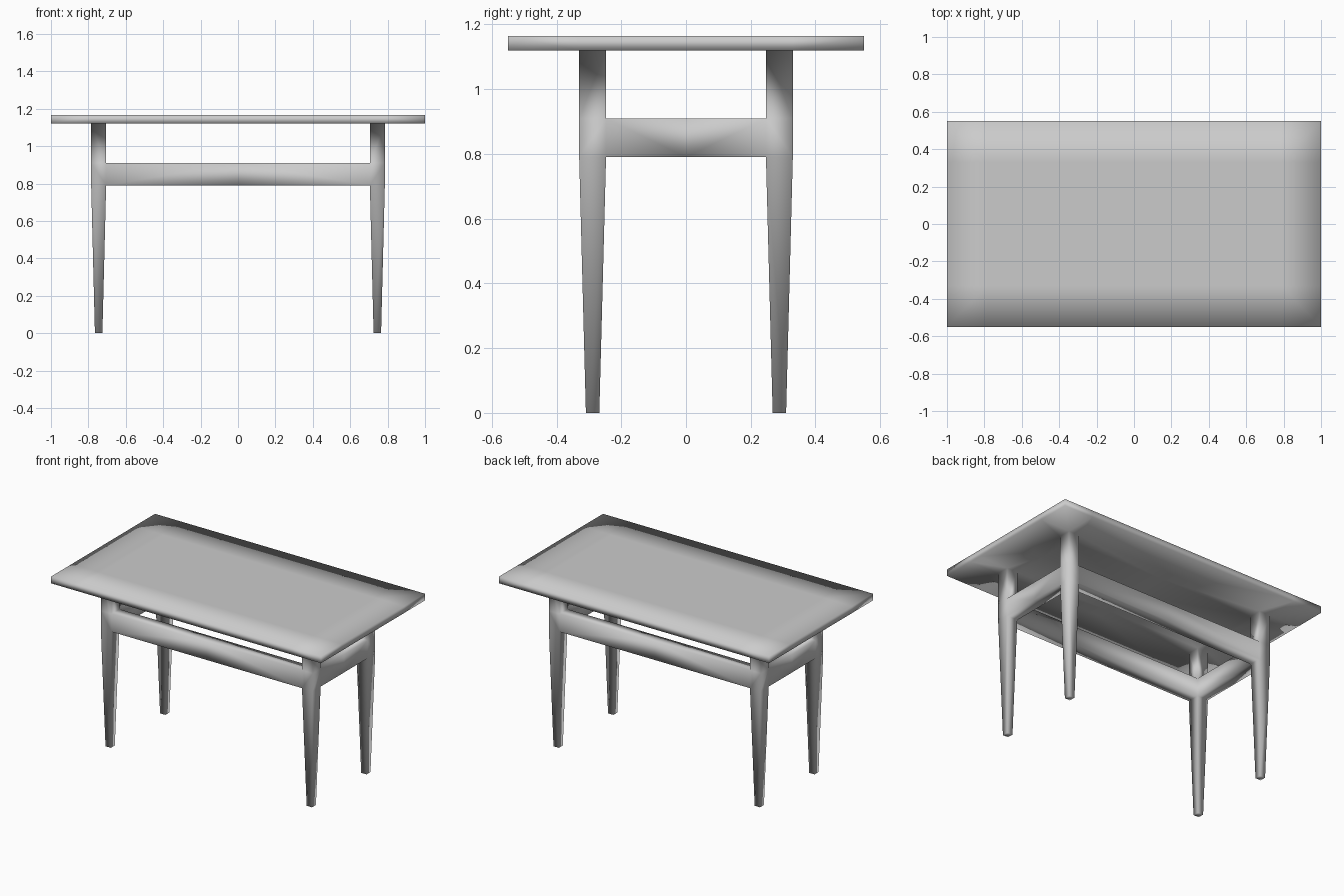
import bpy, bmesh

if "Cube" in bpy.data.objects:
    bpy.data.objects.remove(bpy.data.objects["Cube"])

# Quarter of the table, mirrored across X and Y
XS = [0, 0.705, 0.785, 1.0]
YS = [0, 0.247, 0.33, 0.55]
ZS = [1.12, 1.165]
LEG_X, LEG_Y = 0.745, 0.2885

bm = bmesh.new()

# Table top slab with edge loops in line with the legs
v = {(i, j, k): bm.verts.new((XS[i], YS[j], ZS[k]))
     for i in range(4) for j in range(4) for k in range(2)}


def quad(*keys):
    return bm.faces.new([v[k] for k in keys])


for i in range(3):
    for j in range(3):
        quad((i, j, 1), (i + 1, j, 1), (i + 1, j + 1, 1), (i, j + 1, 1))
        f = quad((i, j, 0), (i, j + 1, 0), (i + 1, j + 1, 0), (i + 1, j, 0))
        if i == j == 1:
            leg_face = f
for n in range(3):
    quad((3, n, 0), (3, n + 1, 0), (3, n + 1, 1), (3, n, 1))
    quad((n + 1, 3, 0), (n, 3, 0), (n, 3, 1), (n + 1, 3, 1))


def extrude(face, axis, value):
    """Extrude one face to a flat coordinate on the given axis."""
    new = bmesh.ops.extrude_discrete_faces(bm, faces=[face])["faces"][0]
    for vert in new.verts:
        vert.co[axis] = value
    return new


# Leg: straight upper part, tapering below the rails
for z in (0.91, 0.79, 0.0):
    leg_face = extrude(leg_face, 2, z)
for vert in leg_face.verts:
    vert.co.x = LEG_X + (vert.co.x - LEG_X) * 0.5
    vert.co.y = LEG_Y + (vert.co.y - LEG_Y) * 0.5

# Rails: pulled from the inner leg faces to the mirror planes
for axis in (0, 1):
    inner = (XS, YS)[axis][1]
    side = next(f for f in bm.faces
                if all(abs(w.co[axis] - inner) < 1e-4 and 0.78 < w.co.z < 0.92
                       for w in f.verts))
    cap = extrude(side, axis, 0)
    bmesh.ops.delete(bm, geom=[cap], context='FACES_ONLY')

for f in bm.faces:
    f.smooth = True

mesh = bpy.data.meshes.new("table")
bm.to_mesh(mesh)
bm.free()
table = bpy.data.objects.new("table", mesh)
bpy.context.collection.objects.link(table)

mirror = table.modifiers.new("mirror", 'MIRROR')
mirror.use_axis = (True, True, False)
mirror.use_clip = True
mirror.merge_threshold = 0.001
